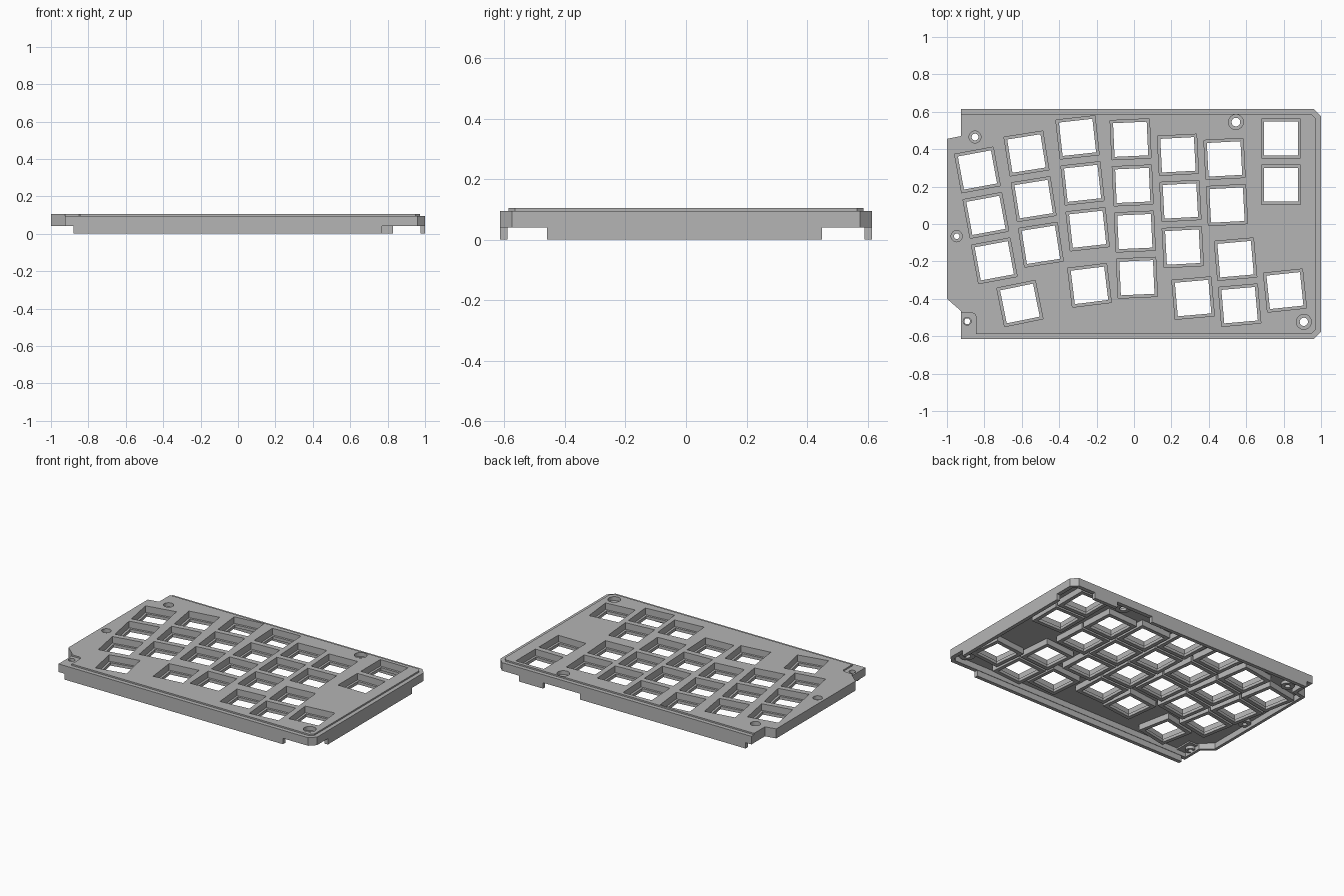
import bpy, bmesh, math

default = bpy.data.objects.get("Cube")
if default:
    bpy.data.objects.remove(default, do_unlink=True)

grey = bpy.data.materials.new("plain_grey")
grey.use_nodes = True
COLOR = (0.46, 0.46, 0.46, 1)
grey.diffuse_color = COLOR
grey.node_tree.nodes["Principled BSDF"].inputs["Base Color"].default_value = COLOR

# Heights
WALL_BOTTOM, SKIN_BOTTOM, RIM_TOP, TOP = 0.04, 0.08, 0.095, 0.105
LEDGE = 0.06
PITCH = 0.247


def finish(bm, name):
    bmesh.ops.recalc_face_normals(bm, faces=bm.faces)
    mesh = bpy.data.meshes.new(name)
    bm.to_mesh(mesh)
    bm.free()
    mesh.materials.append(grey)
    obj = bpy.data.objects.new(name, mesh)
    bpy.context.collection.objects.link(obj)
    return obj


def add_prism(bm, points, z0, z1):
    low = [bm.verts.new((x, y, z0)) for x, y in points]
    high = [bm.verts.new((x, y, z1)) for x, y in points]
    bm.faces.new(low[::-1])
    bm.faces.new(high)
    n = len(points)
    for i in range(n):
        j = (i + 1) % n
        bm.faces.new((low[i], low[j], high[j], high[i]))


def prism(name, points, z0, z1):
    bm = bmesh.new()
    add_prism(bm, points, z0, z1)
    return finish(bm, name)


def box(name, x0, x1, y0, y1, z0, z1):
    return prism(name, [(x0, y0), (x1, y0), (x1, y1), (x0, y1)], z0, z1)


def ring(x, y, radius, sides, turn=0.0):
    return [(x + radius * math.cos(turn + math.tau * i / sides),
             y + radius * math.sin(turn + math.tau * i / sides)) for i in range(sides)]


def square(x, y, half, degrees):
    return ring(x, y, half * math.sqrt(2), 4, math.radians(degrees + 45))


def sleeve(name, loops):
    """Hollow ring made by joining a closed series of (points, height) loops."""
    bm = bmesh.new()
    rows = [[bm.verts.new((x, y, z)) for x, y in pts] for pts, z in loops]
    for k, a in enumerate(rows):
        b = rows[(k + 1) % len(rows)]
        for i in range(len(a)):
            j = (i + 1) % len(a)
            bm.faces.new((a[i], a[j], b[j], b[i]))
    return finish(bm, name)


# Key columns: top key x, y, tilt in degrees, number of keys
columns = [(-0.837, 0.289, 10.5, 3), (-0.575, 0.377, 9, 3), (-0.302, 0.463, 6.3, 3),
           (-0.018, 0.453, 2.6, 4), (0.235, 0.37, 3, 3), (0.484, 0.348, 3, 2),
           (0.786, 0.457, 0, 2), (-0.61, -0.425, 11.5, 1), (-0.238, -0.328, 7, 1),
           (0.316, -0.396, 5, 1), (0.543, -0.188, 5, 2), (0.807, -0.356, 6, 1)]
keys = []
for x, y, tilt, count in columns:
    a = math.radians(tilt)
    for k in range(count):
        keys.append((x + k * PITCH * math.sin(a), y - k * PITCH * math.cos(a), tilt))

# Screw holes: x, y, counterbore radius, hole radius, top height
screws = [(-0.85, 0.465, 0.032, 0.018, TOP), (-0.948, -0.065, 0.03, 0.015, TOP),
          (0.545, 0.545, 0.04, 0.023, TOP), (0.908, -0.523, 0.04, 0.022, TOP),
          (-0.892, -0.52, 0.021, 0.016, RIM_TOP)]

# Top skin and lower corner tab
skin = prism("top_plate", [
    (-0.925, 0.587), (0.95, 0.587), (0.972, 0.565), (0.972, -0.565), (0.95, -0.587),
    (-0.845, -0.587), (-0.845, -0.495), (-0.851, -0.481), (-0.865, -0.475),
    (-0.925, -0.475), (-0.925, -0.465), (-1, -0.40), (-1, 0.455), (-0.925, 0.47)],
    SKIN_BOTTOM, TOP)
tab = box("corner_tab", -0.925, -0.84, -0.59, -0.47, 0.07, RIM_TOP)

# Cut the key and screw openings
bm = bmesh.new()
for x, y, tilt in keys:
    add_prism(bm, square(x, y, 0.105, tilt), 0, 0.2)
for x, y, bore, hole, top in screws:
    add_prism(bm, ring(x, y, bore, 32), 0, 0.2)
cutter = finish(bm, "opening_cutter")
cutter.hide_render = True
for obj in (skin, tab):
    mod = obj.modifiers.new("openings", 'BOOLEAN')
    mod.operation = 'DIFFERENCE'
    mod.solver = 'EXACT'
    mod.object = cutter
    bpy.context.view_layer.objects.active = obj
    bpy.ops.object.modifier_apply(modifier=mod.name)
bpy.data.objects.remove(cutter, do_unlink=True)

# Stepped sockets under the key openings
for x, y, tilt in keys:
    steps = [(0.116, SKIN_BOTTOM), (0.116, WALL_BOTTOM), (0.09, WALL_BOTTOM),
             (0.09, LEDGE), (0.105, LEDGE), (0.105, SKIN_BOTTOM)]
    sleeve("key_socket", [(square(x, y, half, tilt), z) for half, z in steps])

# Screw bosses with counterbores
for x, y, bore, hole, top in screws:
    low, seat = top - 0.045, top - 0.022
    steps = [(bore + 0.01, seat), (bore + 0.01, low), (hole, low),
             (hole, seat - 0.005), (bore, seat - 0.005), (bore, seat)]
    sleeve("screw_boss", [(ring(x, y, r, 32), z) for r, z in steps])

# Stepped outer rim, open on the left
rim_outer = [(-0.925, -0.615), (0.96, -0.615), (1, -0.575), (1, 0.575),
             (0.96, 0.615), (-0.925, 0.615)]
rim_inner = [(-0.925, -0.587), (0.95, -0.587), (0.972, -0.565), (0.972, 0.565),
             (0.95, 0.587), (-0.925, 0.587)]
prism("outer_rim", rim_outer + rim_inner[::-1], WALL_BOTTOM, RIM_TOP)

# Back edge ridge beside the left wall, and the left wall itself
left_outer = [(-0.925, 0.587), (-0.925, 0.47), (-1, 0.455), (-1, -0.40),
              (-0.925, -0.465), (-0.925, -0.587)]
left_inner = [(-0.9, 0.587), (-0.9, 0.45), (-0.98, 0.435), (-0.98, -0.39),
              (-0.907, -0.455), (-0.907, -0.587)]
prism("left_wall", left_outer + left_inner[::-1], WALL_BOTTOM, SKIN_BOTTOM)

# Skirt segments below the rim
box("front_skirt", -0.88, 0.77, -0.615, -0.59, 0, WALL_BOTTOM)
box("back_skirt_long", -0.88, 0.37, 0.59, 0.615, 0, WALL_BOTTOM)
box("back_skirt_short", 0.65, 0.83, 0.59, 0.615, 0, WALL_BOTTOM)
box("side_skirt", 0.975, 1, -0.46, 0.45, 0, WALL_BOTTOM)
